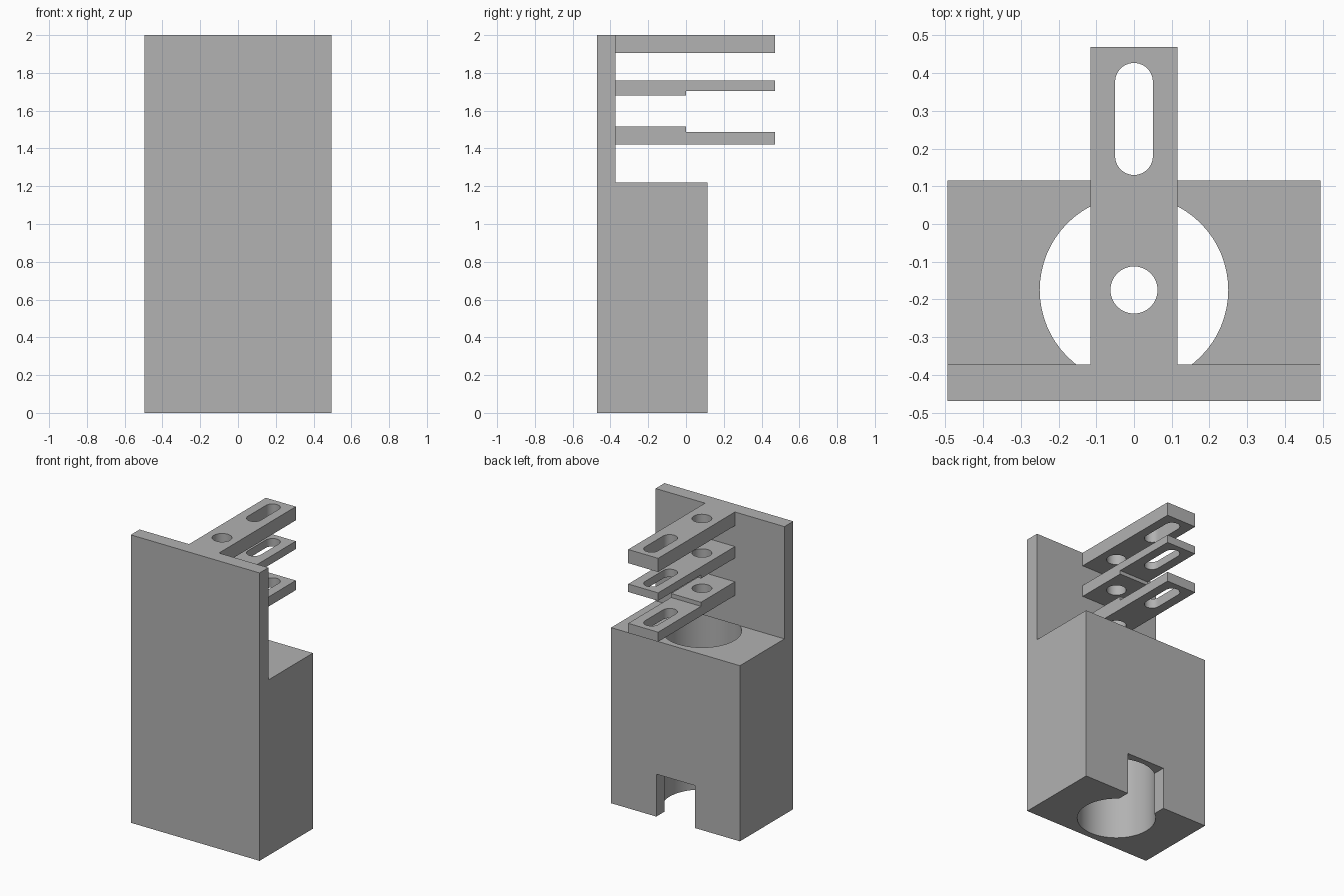
import bpy, bmesh, math
from mathutils import Vector

cube = bpy.data.objects.get("Cube")
if cube:
    bpy.data.objects.remove(cube, do_unlink=True)

grey = bpy.data.materials.new("plain grey")
grey.use_nodes = True
colour = (0.445, 0.445, 0.445, 1)
grey.diffuse_color = colour
grey.node_tree.nodes["Principled BSDF"].inputs["Base Color"].default_value = colour

HALF_WIDTH, ARM_HALF = 0.495, 0.115
FRONT, PLATE_BACK, BLOCK_BACK, ARM_END = -0.47, -0.373, 0.115, 0.47
BLOCK_TOP, TOP = 1.22, 2.0
BORE_Y = -0.175


def extrude(name, points, offset):
    """Solid made by sweeping a closed outline along an offset."""
    bm = bmesh.new()
    face = bm.faces.new([bm.verts.new(p) for p in points])
    swept = bmesh.ops.extrude_face_region(bm, geom=[face])
    verts = [g for g in swept["geom"] if isinstance(g, bmesh.types.BMVert)]
    bmesh.ops.translate(bm, vec=Vector(offset), verts=verts)
    bmesh.ops.recalc_face_normals(bm, faces=bm.faces)
    mesh = bpy.data.meshes.new(name)
    bm.to_mesh(mesh)
    bm.free()
    mesh.materials.append(grey)
    obj = bpy.data.objects.new(name, mesh)
    bpy.context.collection.objects.link(obj)
    return obj


def side_profile(name, half, outline):
    """Extrude a (y, z) outline across the width."""
    return extrude(name, [(-half, y, z) for y, z in outline], (2 * half, 0, 0))


def slot(name, radius, y0, y1, z0, z1, steps=32):
    """Upright cutter, round at both ends; a cylinder when y0 equals y1."""
    points = []
    for y, start in ((y1, 0), (y0, math.pi)):
        count = steps if y0 == y1 else steps + 1
        for i in range(count):
            a = start + math.pi * i / steps
            points.append((radius * math.cos(a), y + radius * math.sin(a), z0))
    return extrude(name, points, (0, 0, z1 - z0))


def cut(obj, cutters):
    bpy.ops.object.select_all(action="DESELECT")
    bpy.context.view_layer.objects.active = obj
    obj.select_set(True)
    for cutter in cutters:
        cutter.hide_render = True
        mod = obj.modifiers.new("cut", "BOOLEAN")
        mod.operation, mod.solver, mod.object = "DIFFERENCE", "EXACT", cutter
        bpy.ops.object.modifier_apply(modifier=mod.name)
        bpy.data.objects.remove(cutter, do_unlink=True)
    bpy.ops.object.shade_smooth_by_angle(angle=math.radians(30))


# Block with its tall front plate
body = side_profile("block_and_plate", HALF_WIDTH, [
    (FRONT, 0), (BLOCK_BACK, 0), (BLOCK_BACK, BLOCK_TOP),
    (PLATE_BACK, BLOCK_TOP), (PLATE_BACK, TOP), (FRONT, TOP)])

# Vertical bore and square outlet at the bottom of the back
bore = slot("bore_cutter", 0.25, BORE_Y, BORE_Y, -0.1, BLOCK_TOP)
outlet = side_profile("outlet_cutter", 0.148, [
    (BORE_Y, -0.1), (BLOCK_BACK + 0.1, -0.1), (BLOCK_BACK + 0.1, 0.295), (BORE_Y, 0.295)])
cut(body, [bore, outlet])

# Three arms: root bottom and top, then tip bottom and top
arms = {
    "top_arm": (1.905, TOP, 1.905, TOP),
    "middle_arm": (1.68, 1.76, 1.705, 1.76),
    "lower_arm": (1.42, 1.515, 1.42, 1.487),
}
for name, (root_low, root_high, tip_low, tip_high) in arms.items():
    outline = [(PLATE_BACK, root_low), (0, root_low)]
    if tip_low != root_low:
        outline.append((0, tip_low))
    outline += [(ARM_END, tip_low), (ARM_END, tip_high), (0, tip_high)]
    if tip_high != root_high:
        outline.append((0, root_high))
    outline.append((PLATE_BACK, root_high))
    arm = side_profile(name, ARM_HALF, outline)
    low, high = root_low - 0.05, root_high + 0.05
    cut(arm, [slot("hole_cutter", 0.0625, BORE_Y, BORE_Y, low, high),
              slot("slot_cutter", 0.05, 0.18, 0.377, low, high)])
